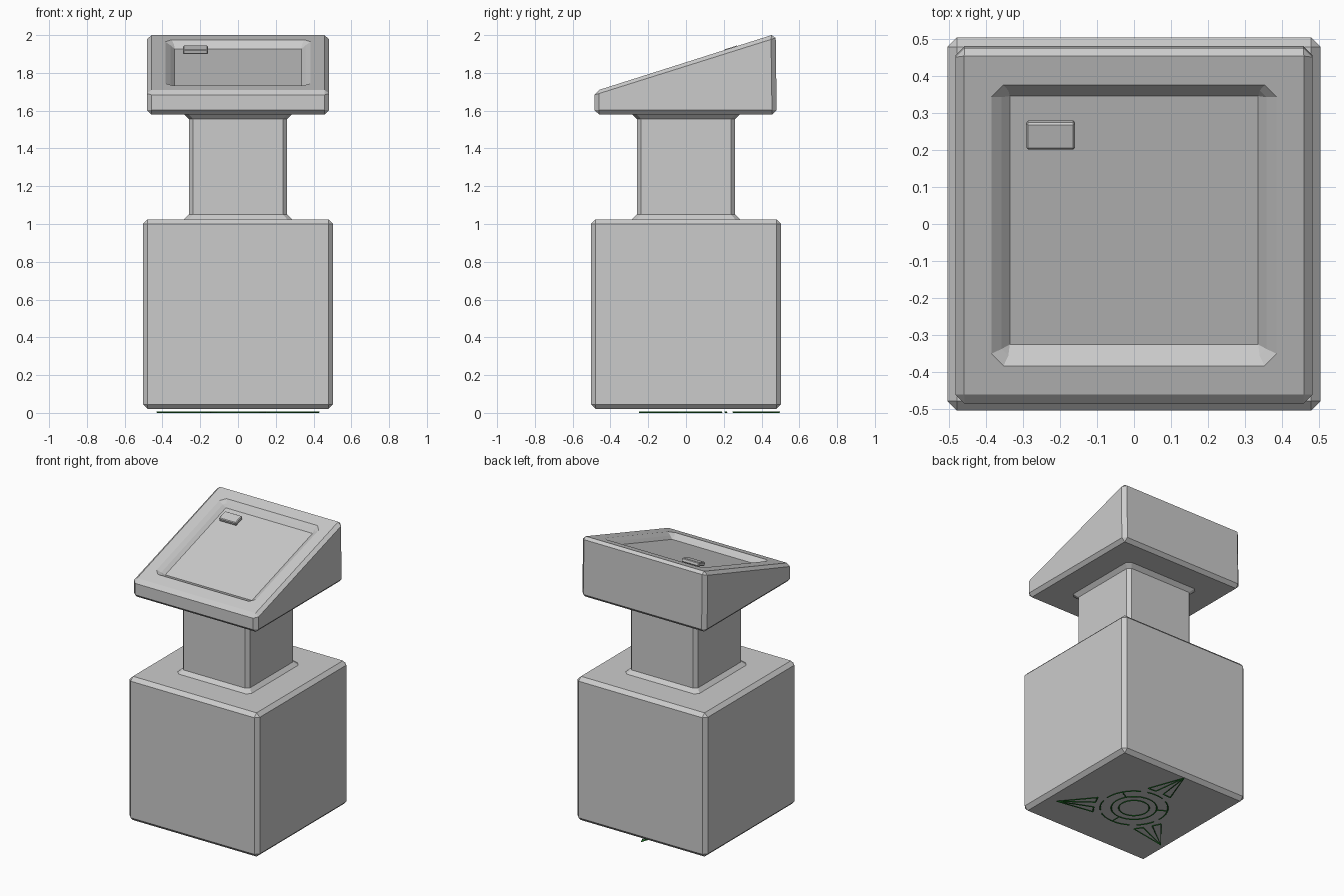
import bpy, bmesh, math
from math import cos, sin, pi, radians

if "Cube" in bpy.data.objects:
    bpy.data.objects.remove(bpy.data.objects["Cube"])


def slope(y):
    return 1.71 + 0.3176 * (y + 0.46)


def ring(hx, y0, y1, cut, z0, z1=None):
    """Rectangle with cut corners, height running linearly from z0 (front) to z1 (back)."""
    z1 = z0 if z1 is None else z1
    c = cut
    pts = [(-hx + c, y0), (hx - c, y0), (hx, y0 + c), (hx, y1 - c),
           (hx - c, y1), (-hx + c, y1), (-hx, y1 - c), (-hx, y0 + c)]
    return [(x, y, z0 + (z1 - z0) * (y - y0) / (y1 - y0)) for x, y in pts]


def square(h, cut, z):
    return ring(h, -h, h, cut, z)


def sunk(hx, y0, y1, cut, depth):
    return ring(hx, y0, y1, cut, slope(y0) - depth, slope(y1) - depth)


def loft(name, rings, cap_start=False, cap_end=False):
    bm = bmesh.new()
    rows = [[bm.verts.new(p) for p in r] for r in rings]
    for a, b in zip(rows, rows[1:]):
        for i in range(8):
            j = (i + 1) % 8
            bm.faces.new((a[i], a[j], b[j], b[i]))
    if cap_start:
        bm.faces.new(rows[0][::-1])
    if cap_end:
        bm.faces.new(rows[-1])
    bmesh.ops.remove_doubles(bm, verts=bm.verts, dist=0.0005)
    me = bpy.data.meshes.new(name)
    bm.to_mesh(me)
    bm.free()
    ob = bpy.data.objects.new(name, me)
    bpy.context.collection.objects.link(ob)
    return ob


# Chamfered pedestal block
loft("pedestal", [square(0.478, 0, 0.02), square(0.503, 0.025, 0.045),
                  square(0.503, 0.025, 1.0), square(0.478, 0, 1.025),
                  square(0.285, 0.025, 1.025)], cap_start=True)

# Neck, flared at both ends
loft("neck", [square(0.285, 0.025, 1.025), square(0.26, 0.022, 1.05),
              square(0.26, 0.022, 1.555), square(0.285, 0.025, 1.58)])

# Sloped console head with a recessed screen
loft("console_head", [
    square(0.285, 0.025, 1.58),
    ring(0.46, -0.46, 0.457, 0, 1.58),
    ring(0.482, -0.485, 0.48, 0.025, 1.603),
    ring(0.482, -0.485, 0.475, 0.025, 1.683, 1.985),
    ring(0.458, -0.46, 0.453, 0, slope(-0.46), slope(0.453)),
    sunk(0.385, -0.383, 0.375, 0.033, 0),
    sunk(0.357, -0.355, 0.36, 0.018, 0.019),
    sunk(0.335, -0.325, 0.345, 0, 0.039)], cap_end=True)

# Small button in the screen's upper left
bm = bmesh.new()
bmesh.ops.create_cube(bm, size=1)
bmesh.ops.scale(bm, vec=(0.132, 0.076, 0.026), verts=bm.verts)
bmesh.ops.bevel(bm, geom=bm.edges[:], offset=0.005, segments=1, affect='EDGES')
me = bpy.data.meshes.new("button")
bm.to_mesh(me)
bm.free()
button = bpy.data.objects.new("button", me)
button.location = (-0.225, 0.24, 1.922)
button.rotation_euler = (math.atan(0.3176), 0, 0)
bpy.context.collection.objects.link(button)

# Green floor marking: rings, broken arcs and three arrows
cu = bpy.data.curves.new("floor_marking", 'CURVE')
cu.dimensions = '3D'
cu.bevel_depth = 0.004
cu.bevel_resolution = 0
cu.use_fill_caps = True


def line(pts, closed=False):
    sp = cu.splines.new('POLY')
    sp.points.add(len(pts) - 1)
    for p, (x, y) in zip(sp.points, pts):
        p.co = (x, y, 0.004, 1)
    sp.use_cyclic_u = closed


def polar(r, a):
    return (r * cos(a), r * sin(a))


def arc(r, mid, half, n=12):
    line([polar(r, mid - half + 2 * half * i / n) for i in range(n + 1)])


for r in (0.097, 0.145):
    line([polar(r, 2 * pi * i / 32) for i in range(32)], True)
for k in range(3):
    a = radians(90 + 120 * k)
    arc(0.215, a + pi / 3, radians(32))
    arc(0.215, a, radians(16), 6)
    line([polar(0.145, a + pi / 3), polar(0.215, a + pi / 3)])
    left, right = polar(0.265, a + 0.35), polar(0.265, a - 0.35)
    line([left, polar(0.495, a), right])
    line([polar(0.255, a + 0.12), polar(0.495, a), polar(0.255, a - 0.12)])
    line([left, polar(0.255, a + 0.12)])
    line([right, polar(0.255, a - 0.12)])

mark = bpy.data.objects.new("floor_marking", cu)
bpy.context.collection.objects.link(mark)
green = bpy.data.materials.new("green")
green.diffuse_color = (0.02, 0.3, 0.03, 1)
green.use_nodes = True
green.node_tree.nodes["Principled BSDF"].inputs["Base Color"].default_value = green.diffuse_color
cu.materials.append(green)
bpy.context.view_layer.objects.active = mark
mark.select_set(True)
bpy.ops.object.convert(target='MESH')
